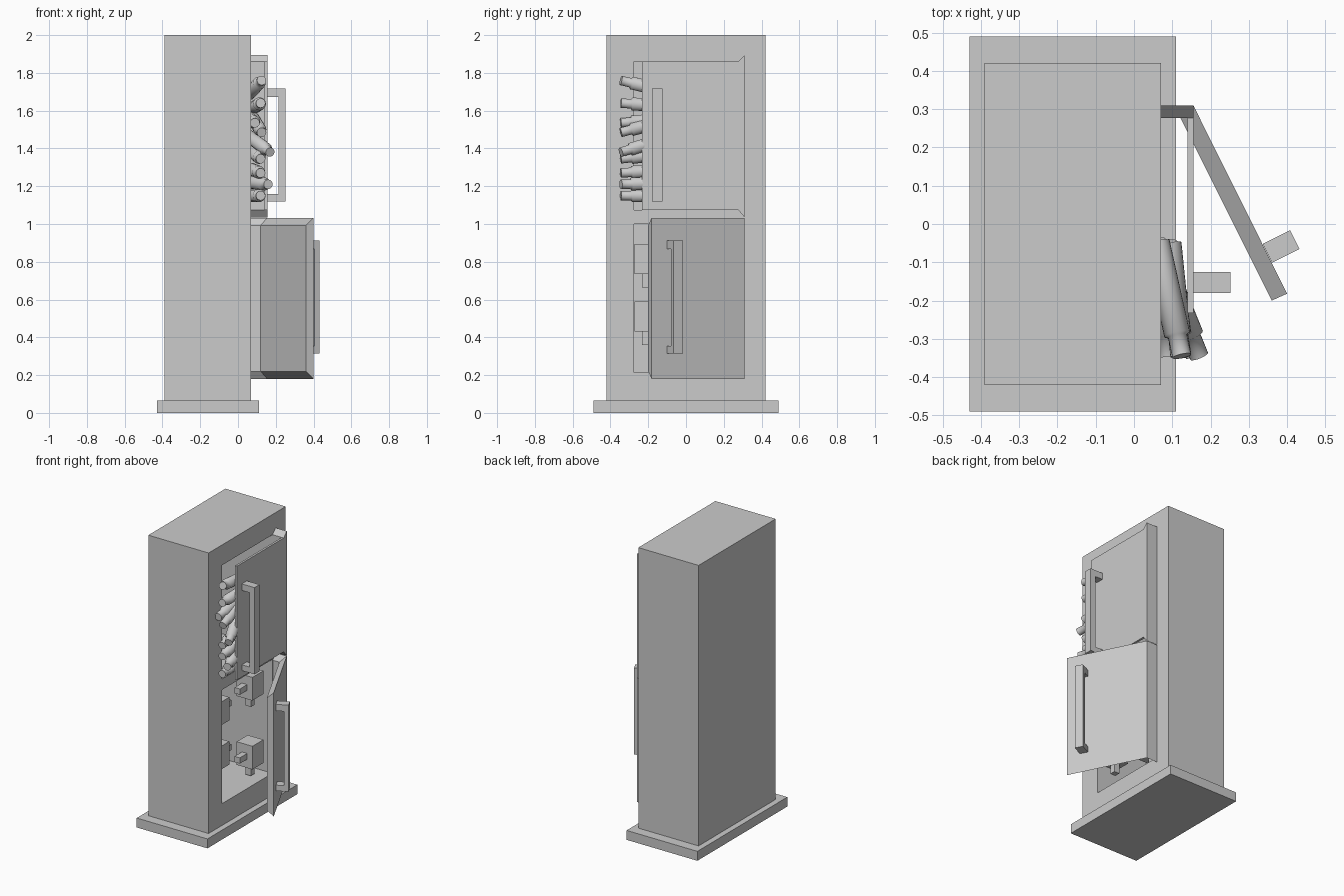
import bpy, bmesh, math
from mathutils import Vector

if "Cube" in bpy.data.objects:
    bpy.data.objects.remove(bpy.data.objects["Cube"])


def make_object(name, bm):
    bmesh.ops.recalc_face_normals(bm, faces=bm.faces)
    mesh = bpy.data.meshes.new(name)
    bm.to_mesh(mesh)
    bm.free()
    obj = bpy.data.objects.new(name, mesh)
    bpy.context.collection.objects.link(obj)
    return obj


def add_prism(bm, plan):
    """Vertical prism from (x, y, bottom, top) corners."""
    n = len(plan)
    lo = [bm.verts.new((x, y, a)) for x, y, a, b in plan]
    hi = [bm.verts.new((x, y, b)) for x, y, a, b in plan]
    bm.faces.new(lo[::-1])
    bm.faces.new(hi)
    for i in range(n):
        j = (i + 1) % n
        bm.faces.new((lo[i], lo[j], hi[j], hi[i]))


def add_box(bm, x0, x1, y0, y1, z0, z1):
    add_prism(bm, [(x0, y0, z0, z1), (x1, y0, z0, z1),
                   (x1, y1, z0, z1), (x0, y1, z0, z1)])


def box(name, *dims):
    bm = bmesh.new()
    add_box(bm, *dims)
    return make_object(name, bm)


# Plinth and cabinet body with two hollow compartments
box("plinth", -0.43, 0.11, -0.49, 0.49, 0, 0.065)
body = box("cabinet_body", -0.39, 0.07, -0.42, 0.42, 0.065, 2.0)
for name, z0, z1 in (("upper", 1.075, 1.86), ("lower", 0.215, 1.0)):
    cutter = box(name + "_compartment_cutter", -0.33, 0.2, -0.275, 0.275, z0, z1)
    cutter.hide_render = True
    cutter.hide_set(True)
    mod = body.modifiers.new(name + "_compartment", 'BOOLEAN')
    mod.operation = 'DIFFERENCE'
    mod.solver = 'EXACT'
    mod.object = cutter

# Upper door: mitred hinge flange and thin panel
big, small = (1.035, 1.895), (1.075, 1.86)
bm = bmesh.new()
add_prism(bm, [(0.07, 0.31, *big), (0.07, 0.277, *small),
               (0.155, 0.277, *small), (0.155, 0.31, *big)])
add_box(bm, 0.14, 0.155, -0.233, 0.277, *small)
make_object("upper_door", bm)

# Lower door: mitred flange and panel swung open
big, small = (0.18, 1.033), (0.22, 0.993)
bm = bmesh.new()
add_prism(bm, [(0.07, 0.31, *big), (0.07, 0.28, *small),
               (0.12, 0.28, *small), (0.155, 0.31, *big)])
add_prism(bm, [(0.155, 0.31, *big), (0.12, 0.28, *small),
               (0.36, -0.2, *small), (0.4, -0.182, *big)])
make_object("lower_door", bm)


# C-shaped handles, built in door space (along the door, outward)
def handle(name, angle, along0, along1, reach, grip, z0, z1):
    u = Vector((math.sin(angle), -math.cos(angle)))
    n = Vector((math.cos(angle), math.sin(angle)))
    profile = [(0, z0), (reach, z0), (reach, z1), (0, z1), (0, z1 - 0.045),
               (reach - grip, z1 - 0.045), (reach - grip, z0 + 0.04), (0, z0 + 0.04)]
    bm = bmesh.new()
    rings = []
    for s in (along0, along1):
        ring = []
        for d, z in profile:
            p = Vector((0.155, 0.31)) + u * s + n * d
            ring.append(bm.verts.new((p.x, p.y, z)))
        rings.append(ring)
    a, b = rings
    bm.faces.new(a)
    bm.faces.new(b[::-1])
    for i in range(8):
        j = (i + 1) % 8
        bm.faces.new((a[i], a[j], b[j], b[i]))
    make_object(name, bm)


handle("upper_handle", 0, 0.435, 0.49, 0.097, 0.038, 1.12, 1.718)
handle("lower_handle", math.atan(0.5), 0.405, 0.46, 0.08, 0.03, 0.315, 0.912)


# Bottles: revolved body and neck laid along a start-to-tip line
def bottle(name, start, tip, sides=20):
    start, tip = Vector(start), Vector(tip)
    length = (tip - start).length
    rot = (tip - start).to_track_quat('Z', 'Y')
    profile = [(0.034, 0), (0.034, length - 0.06),
               (0.025, length - 0.055), (0.025, length)]
    bm = bmesh.new()
    rings = []
    for r, h in profile:
        rings.append([bm.verts.new(start + rot @ Vector(
            (r * math.cos(2 * math.pi * k / sides),
             r * math.sin(2 * math.pi * k / sides), h))) for k in range(sides)])
    bm.faces.new(rings[0][::-1])
    bm.faces.new(rings[-1])
    for a, b in zip(rings, rings[1:]):
        for k in range(sides):
            j = (k + 1) % sides
            f = bm.faces.new((a[k], a[j], b[j], b[k]))
            f.smooth = True
    for e in bm.edges:
        e.smooth = len(e.link_faces) == 2 and all(f.smooth for f in e.link_faces) 
    make_object(name, bm)


# (start x, start z, tip x, tip z)
layout = [(0.06, 1.69, 0.125, 1.76), (0.09, 1.62, 0.12, 1.64),
          (0.06, 1.56, 0.09, 1.535), (0.08, 1.56, 0.125, 1.485),
          (0.05, 1.47, 0.17, 1.38), (0.08, 1.38, 0.12, 1.345),
          (0.07, 1.29, 0.12, 1.27), (0.06, 1.22, 0.16, 1.21),
          (0.08, 1.15, 0.12, 1.15)]
for i, (x0, z0, x1, z1) in enumerate(layout):
    bottle(f"bottle_{i + 1}", (x0, -0.05, z0), (x1, -0.345, z1))


# Lower compartment: blocks with a short arm and a leg
def block(name, x, y, z, arm_dir):
    bm = bmesh.new()
    add_box(bm, x - 0.06, x + 0.06, y - 0.06, y + 0.06, z, z + 0.16)
    add_box(bm, x - 0.02, x + 0.02, y - 0.02, y + 0.02, z - 0.07, z)
    end = y + arm_dir * 0.06
    ya, yb = sorted((end, end + arm_dir * 0.08))
    add_box(bm, x - 0.02, x + 0.02, ya, yb, z + 0.06, z + 0.1)
    make_object(name, bm)


block("left_block_upper", -0.02, -0.212, 0.735, 1)
block("left_block_lower", -0.02, -0.212, 0.43, 1)
block("right_block_upper", -0.02, 0.16, 0.775, -1)
block("right_block_lower", -0.02, 0.16, 0.30, -1)
